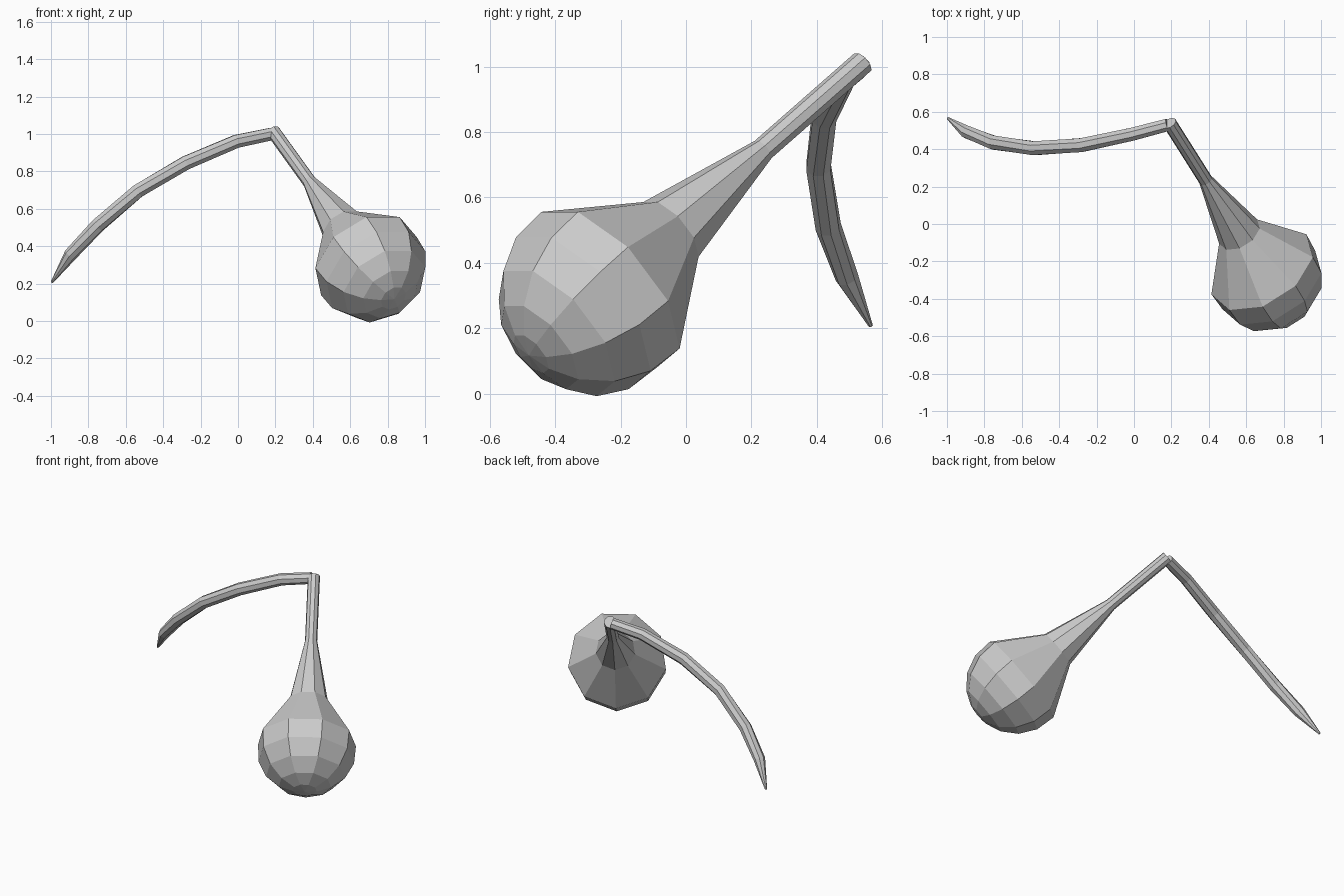
import bpy, bmesh
from math import sin, cos, pi, radians
from mathutils import Vector

if "Cube" in bpy.data.objects:
    bpy.data.objects.remove(bpy.data.objects["Cube"])


def loft(name, rings, sides, phase=0.0, pole=None):
    """Skin a list of (centre, tangent, radius) rings; capped, or closed to a pole."""
    bm = bmesh.new()
    loops = []
    for c, t, r in rings:
        t = t.normalized()
        up = (Vector((0, 0, 1)) - t * t.z).normalized()
        side = t.cross(up)
        loops.append([bm.verts.new(c + r * (up * cos(a) + side * sin(a)))
                      for a in (phase + 2 * pi * i / sides for i in range(sides))])
    for a, b in zip(loops, loops[1:]):
        for i in range(sides):
            j = (i + 1) % sides
            bm.faces.new((a[i], a[j], b[j], b[i]))
    bm.faces.new(loops[0][::-1])
    if pole is None:
        bm.faces.new(loops[-1])
    else:
        p = bm.verts.new(pole)
        for i in range(sides):
            bm.faces.new((loops[-1][i], loops[-1][(i + 1) % sides], p))
    bmesh.ops.recalc_face_normals(bm, faces=bm.faces)
    me = bpy.data.meshes.new(name)
    bm.to_mesh(me)
    bm.free()
    ob = bpy.data.objects.new(name, me)
    bpy.context.collection.objects.link(ob)
    return ob


# Bulb with its neck: nine-sided turned profile along a slanted axis
top = Vector((0.19, 0.54, 1.012))
axis = Vector((0.43, -0.68, -0.597)).normalized()
R, centre = 0.308, 1.195
profile = [(0.0, 0.038), (0.45, 0.038), (0.87, 0.122)]
profile += [(centre + R * sin(radians(a)), R * cos(radians(a)))
            for a in (-8, 15, 37, 58, 76)]
loft("bulb", [(top + axis * t, axis, r) for t, r in profile], 9,
     phase=pi / 9, pole=top + axis * (centre + R))

# Curved stem ending in a thin tip
path = [Vector(p) for p in (
    (0.18, 0.53, 1.0), (-0.01, 0.48, 0.96), (-0.28, 0.422, 0.845),
    (-0.535, 0.405, 0.695), (-0.75, 0.435, 0.51), (-0.895, 0.492, 0.355),
    (-0.995, 0.565, 0.207))]
radii = [0.036, 0.038, 0.04, 0.04, 0.04, 0.036, 0.007]
rings = []
for i, p in enumerate(path):
    tangent = path[min(i + 1, len(path) - 1)] - path[max(i - 1, 0)]
    rings.append((p, tangent, radii[i]))
loft("stem", rings, 8, phase=pi / 8)
